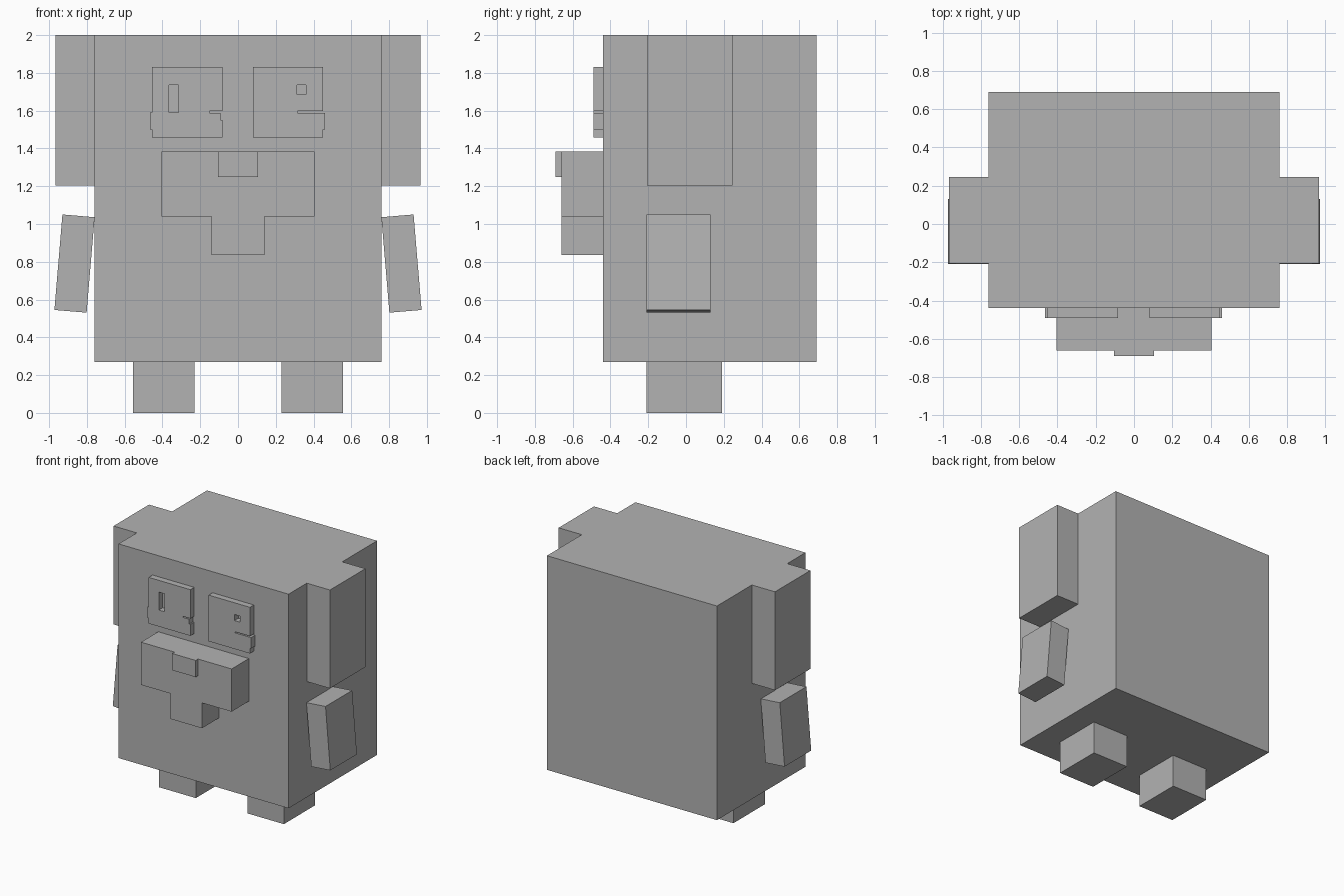
import bpy
import math
from mathutils import Matrix

cube = bpy.data.objects.get("Cube")
if cube:
    bpy.data.objects.remove(cube, do_unlink=True)

grey = bpy.data.materials.new("plain_grey")
grey.use_nodes = True
COLOUR = (0.45, 0.45, 0.45, 1)
grey.diffuse_color = COLOUR
grey.node_tree.nodes["Principled BSDF"].inputs["Base Color"].default_value = COLOUR


def box(name, x, y, z, tilt=0):
    """Box spanning three (low, high) ranges, tilted about its centre along y."""
    bpy.ops.mesh.primitive_cube_add(size=1)
    ob = bpy.context.object
    ob.name = name
    centre = Matrix.Translation([sum(r) / 2 for r in (x, y, z)])
    size = Matrix.Diagonal([r[1] - r[0] for r in (x, y, z)] + [1])
    ob.data.transform(centre @ Matrix.Rotation(tilt, 4, 'Y') @ size)
    ob.data.materials.append(grey)
    return ob


def plate(name, outlines, y):
    """Extrude front outlines (x, z) over a y range; inner outlines become holes."""
    curve = bpy.data.curves.new(name, 'CURVE')
    curve.dimensions = '2D'
    curve.fill_mode = 'BOTH'
    curve.extrude = (y[1] - y[0]) / 2
    for outline in outlines:
        spline = curve.splines.new('POLY')
        spline.points.add(len(outline) - 1)
        for point, (px, pz) in zip(spline.points, outline):
            point.co = (px, pz, 0, 1)
        spline.use_cyclic_u = True
    helper = bpy.data.objects.new(name + "_outline", curve)
    bpy.context.collection.objects.link(helper)
    bpy.context.view_layer.update()
    graph = bpy.context.evaluated_depsgraph_get()
    mesh = bpy.data.meshes.new_from_object(helper.evaluated_get(graph))
    bpy.data.objects.remove(helper, do_unlink=True)
    mesh.transform(Matrix.Translation((0, sum(y) / 2, 0)) @ Matrix.Rotation(math.pi / 2, 4, 'X'))
    mesh.materials.clear()
    mesh.materials.append(grey)
    for face in mesh.polygons:
        face.use_smooth = False
    bpy.context.collection.objects.link(bpy.data.objects.new(name, mesh))


def rect(x0, x1, z0, z1):
    return [(x0, z0), (x1, z0), (x1, z1), (x0, z1)]


# Body
box("body", (-0.76, 0.76), (-0.44, 0.69), (0.27, 2))

# Ears, arms and legs on both sides
for side, s in (("left", 1), ("right", -1)):
    def span(low, high):
        return sorted((s * low, s * high))
    box(side + "_ear", span(0.76, 0.967), (-0.207, 0.245), (1.205, 2))
    box(side + "_arm", span(0.78, 0.951), (-0.21, 0.13), (0.537, 1.044),
        tilt=s * math.radians(-4.8))
    box(side + "_leg", span(0.23, 0.557), (-0.21, 0.19), (0, 0.27))

# Snout with chin, and nose
plate("snout", [[(-0.405, 1.385), (-0.405, 1.04), (-0.14, 1.04), (-0.14, 0.835),
                 (0.14, 0.835), (0.14, 1.04), (0.405, 1.04), (0.405, 1.385)]],
      (-0.66, -0.44))
box("nose", (-0.105, 0.105), (-0.69, -0.66), (1.25, 1.385))

# Eyes with a slit, a stepped lower rim and a pupil hole
EYE_DEPTH = (-0.49, -0.44)
plate("right_eye", [
    [(-0.455, 1.83), (-0.455, 1.59), (-0.465, 1.59), (-0.465, 1.5), (-0.455, 1.5),
     (-0.455, 1.457), (-0.083, 1.457), (-0.083, 1.55), (-0.093, 1.55), (-0.093, 1.588),
     (-0.15, 1.588), (-0.15, 1.597), (-0.083, 1.597), (-0.083, 1.83)],
    rect(-0.365, -0.316, 1.59, 1.735)], EYE_DEPTH)
plate("left_eye", [
    [(0.08, 1.83), (0.08, 1.457), (0.45, 1.457), (0.45, 1.5), (0.46, 1.5),
     (0.46, 1.588), (0.315, 1.588), (0.315, 1.597), (0.45, 1.597), (0.45, 1.83)],
    rect(0.312, 0.36, 1.686, 1.735)], EYE_DEPTH)
